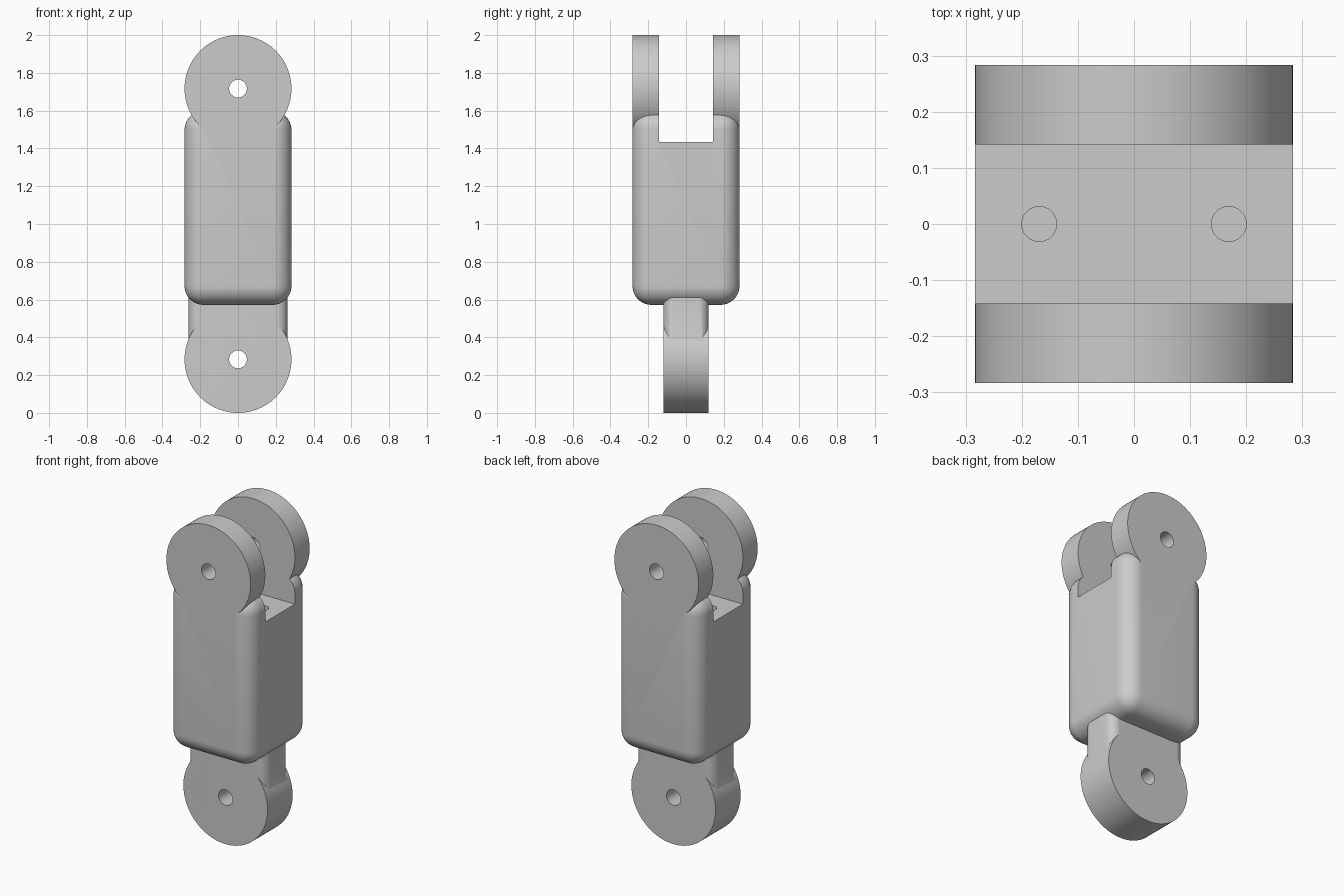
import bpy
import bmesh
from mathutils import Matrix

default = bpy.data.objects.get("Cube")
if default:
    bpy.data.objects.remove(default, do_unlink=True)

R = 0.283            # knuckle radius and half width of the body
GAP = 0.142          # half width of the fork slot
TOP, LOW = 2 - R, R  # pivot heights
FLOOR = TOP - R      # slot floor

grey = bpy.data.materials.new("light_grey")
grey.use_nodes = True
colour = (0.6, 0.6, 0.6, 1)
grey.diffuse_color = colour
grey.node_tree.nodes["Principled BSDF"].inputs["Base Color"].default_value = colour


def make(name, bm):
    mesh = bpy.data.meshes.new(name)
    bm.to_mesh(mesh)
    bm.free()
    mesh.materials.append(grey)
    ob = bpy.data.objects.new(name, mesh)
    bpy.context.collection.objects.link(ob)
    return ob


def box(name, x, y, z0, z1, radius=0, vertical_only=False):
    """Box with half sizes x and y, with optional rounded edges."""
    bm = bmesh.new()
    size = Matrix.Diagonal((2 * x, 2 * y, z1 - z0, 1))
    bmesh.ops.create_cube(bm, size=1, matrix=Matrix.Translation((0, 0, (z0 + z1) / 2)) @ size)
    if radius:
        edges = [e for e in bm.edges if not vertical_only
                 or abs(e.verts[0].co.z - e.verts[1].co.z) > 0.01]
        bmesh.ops.bevel(bm, geom=edges, offset=radius, segments=10,
                        profile=0.5, affect='EDGES')
    return make(name, bm)


def cylinder(name, radius, depth, centre, axis='Y', sides=96):
    bm = bmesh.new()
    turn = Matrix.Rotation(1.5707963, 4, 'X') if axis == 'Y' else Matrix.Identity(4)
    bmesh.ops.create_cone(bm, cap_ends=True, segments=sides, radius1=radius, radius2=radius,
                          depth=depth, matrix=Matrix.Translation(centre) @ turn)
    return make(name, bm)


def combine(target, other, operation):
    """Apply a boolean and discard the helper."""
    mod = target.modifiers.new("boolean", 'BOOLEAN')
    mod.operation, mod.solver, mod.object = operation, 'EXACT', other
    bpy.ops.object.select_all(action='DESELECT')
    bpy.context.view_layer.objects.active = target
    target.select_set(True)
    bpy.ops.object.modifier_apply(modifier=mod.name)
    bpy.data.objects.remove(other, do_unlink=True)


def smooth(ob):
    bpy.ops.object.select_all(action='DESELECT')
    bpy.context.view_layer.objects.active = ob
    ob.select_set(True)
    bpy.ops.object.shade_smooth_by_angle(angle=0.5)


# Rounded body with the fork slot
body = box("fork_body", R, R, 0.572, 1.598, 0.1)
combine(body, box("slot_cutter", 1, GAP, FLOOR, 2.2), 'DIFFERENCE')

# Fork knuckles, flush with the front and back of the body
for side in (-1, 1):
    combine(body, cylinder("fork_knuckle", R, R - GAP, (0, side * (R + GAP) / 2, TOP)), 'UNION')
combine(body, cylinder("upper_pin_cutter", 0.047, 1, (0, 0, TOP), sides=48), 'DIFFERENCE')

# Pair of blind holes in the slot floor
for side in (-1, 1):
    combine(body, cylinder("floor_hole_cutter", 0.031, 0.3, (side * 0.169, 0, FLOOR), 'Z', 48),
            'DIFFERENCE')
smooth(body)

# Lower tongue: rounded neck, knuckle and pin hole
tongue = box("lower_tongue", 0.262, 0.12, LOW, 0.68, 0.055, vertical_only=True)
combine(tongue, cylinder("tongue_knuckle", R, 0.24, (0, 0, LOW)), 'UNION')
combine(tongue, cylinder("lower_pin_cutter", 0.047, 1, (0, 0, LOW), sides=48), 'DIFFERENCE')
smooth(tongue)
